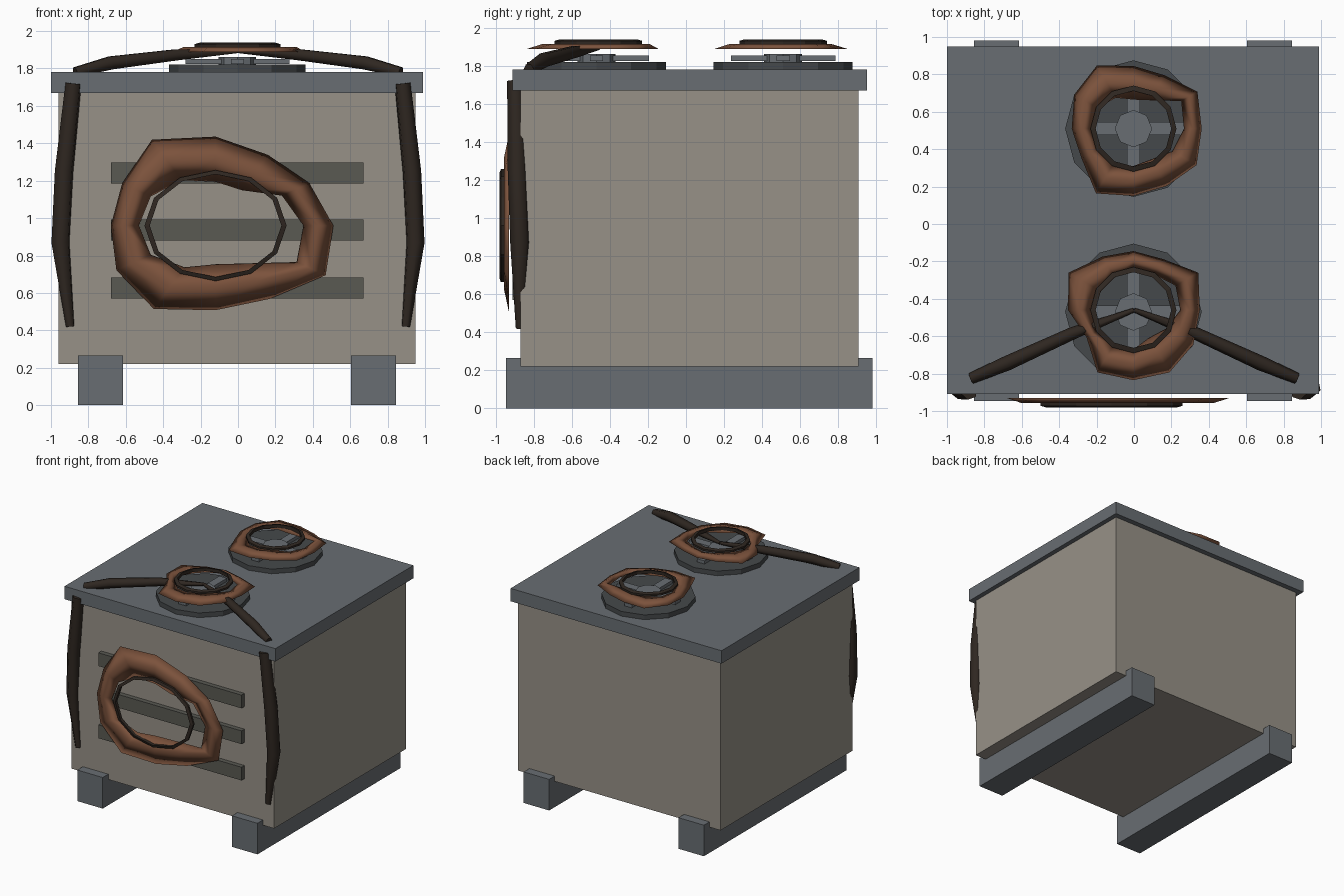
import bpy, bmesh, math
from mathutils import Vector

if "Cube" in bpy.data.objects:
    bpy.data.objects.remove(bpy.data.objects["Cube"])


def material(name, rgb):
    m = bpy.data.materials.new(name)
    m.diffuse_color = (*rgb, 1)
    m.use_nodes = True
    m.node_tree.nodes["Principled BSDF"].inputs["Base Color"].default_value = m.diffuse_color
    return m


BODY = material("painted_panel", (0.31, 0.285, 0.245))
METAL = material("grey_metal", (0.14, 0.155, 0.17))
SLAT = material("dark_slat", (0.10, 0.10, 0.085))
FAN = material("fan_housing", (0.06, 0.066, 0.07))
RUST = material("rust", (0.20, 0.085, 0.045))
DARK = material("scorched_metal", (0.028, 0.02, 0.015))


def make_object(name, bm, mat):
    bmesh.ops.recalc_face_normals(bm, faces=bm.faces)
    me = bpy.data.meshes.new(name)
    bm.to_mesh(me)
    bm.free()
    me.materials.append(mat)
    ob = bpy.data.objects.new(name, me)
    bpy.context.collection.objects.link(ob)
    return ob


def box(name, x, y, z, mat):
    bm = bmesh.new()
    bmesh.ops.create_cube(bm, size=1)
    for v in bm.verts:
        v.co = [(r[0] + r[1]) / 2 + c * (r[1] - r[0]) for r, c in zip((x, y, z), v.co)]
    return make_object(name, bm, mat)


def cylinder(name, x, y, z0, z1, radius, sides, mat):
    bm = bmesh.new()
    bmesh.ops.create_cone(bm, cap_ends=True, segments=sides, radius1=radius,
                          radius2=radius, depth=z1 - z0)
    bmesh.ops.translate(bm, verts=bm.verts, vec=(x, y, (z0 + z1) / 2))
    return make_object(name, bm, mat)


def ring(name, origin, up, squash, loops, mat, smooth=False):
    """Closed ring lofted through loops of (12 radii, height), lying on +z or facing -y."""
    bm = bmesh.new()
    o, rows = Vector(origin), []
    for radii, h in loops:
        row = []
        for k, r in enumerate(radii):
            a = math.tau * k / len(radii)
            u, v = r * math.cos(a), squash * r * math.sin(a)
            row.append(bm.verts.new(o + Vector((u, v, h) if up else (u, -h, v))))
        rows.append(row)
    for a, b in zip(rows, rows[1:] + rows[:1]):
        for k in range(len(a)):
            j = (k + 1) % len(a)
            bm.faces.new((a[k], a[j], b[j], b[k]))
    for f in bm.faces:
        f.smooth = smooth
    return make_object(name, bm, mat)


def torn_patch(name, origin, up, squash, outer, inner, radius):
    # irregular rusty collar with a raised middle, then the scorched rim on it
    mid = [0.5 * (a + b) for a, b in zip(outer, inner)]
    ring(name + "_rust", origin, up, squash,
         [(outer, 0), (mid, 0.026), (inner, 0.012), (mid, 0.004)], RUST, True)
    wide, thin = [radius] * 12, [radius - 0.028] * 12
    ring(name + "_rim", origin, up, squash,
         [(wide, 0.026), (wide, 0.042), (thin, 0.05), (thin, 0.022)], DARK)


def strand(name, points):
    # tapering faceted tube through (x, y, z, radius)
    cu = bpy.data.curves.new(name, 'CURVE')
    cu.dimensions = '3D'
    cu.bevel_depth = 1
    cu.bevel_resolution = 1
    cu.use_fill_caps = True
    sp = cu.splines.new('POLY')
    sp.points.add(len(points) - 1)
    for p, (x, y, z, r) in zip(sp.points, points):
        p.co = (x, y, z, 1)
        p.radius = r
    cu.materials.append(DARK)
    ob = bpy.data.objects.new(name, cu)
    bpy.context.collection.objects.link(ob)


# cabinet, lid and skids
box("cabinet", (-0.96, 0.95), (-0.87, 0.905), (0.22, 1.68), BODY)
box("lid", (-1.0, 0.99), (-0.91, 0.95), (1.67, 1.78), METAL)
for side, x in (("left", -0.735), ("right", 0.725)):
    box(side + "_skid", (x - 0.12, x + 0.12), (-0.945, 0.98), (0, 0.265), METAL)

# front vent slats
for i, z in enumerate((0.57, 0.88, 1.185)):
    box(f"vent_slat_{i}", (-0.68, 0.67), (-0.91, -0.86), (z, z + 0.113), SLAT)

# two roof fans: housing, crossed blades and hub
for label, y in (("front", -0.47), ("rear", 0.51)):
    cylinder(label + "_fan_housing", -0.003, y, 1.775, 1.82, 0.365, 12, FAN)
    box(label + "_fan_blade_x", (-0.28, 0.275), (y - 0.035, y + 0.035), (1.825, 1.852), METAL)
    box(label + "_fan_blade_y", (-0.038, 0.032), (y - 0.275, y + 0.275), (1.825, 1.852), METAL)
    cylinder(label + "_fan_hub", -0.003, y, 1.815, 1.862, 0.1, 8, METAL)

# torn rusty patches
torn_patch("rear_top_patch", (-0.003, 0.51, 1.888), True, 1.0,
           [.365, .395, .33, .335, .39, .365, .33, .32, .40, .36, .355, .39],
           [.27, .295, .175, .155, .19, .22, .22, .21, .22, .20, .19, .24], 0.23)
torn_patch("front_top_patch", (-0.003, -0.46, 1.888), True, 1.0,
           [.355, .40, .315, .315, .33, .40, .35, .29, .385, .375, .385, .37],
           [.25, .26, .22, .22, .20, .20, .23, .23, .22, .21, .17, .20], 0.23)
torn_patch("front_panel_patch", (-0.12, -0.93, 0.96), False, 0.78,
           [.63, .58, .56, .61, .68, .577, .56, .612, .66, .58, .58, .68],
           [.47, .41, .28, .30, .36, .40, .41, .40, .33, .265, .30, .50], 0.38)

# scorched strands down the front corners and across the lid
for side, s in (("left", -1), ("right", 1)):
    strand(side + "_corner_strand",
           [(s * 0.88, -0.895, 1.72, 0.045), (s * 0.93, -0.885, 1.25, 0.052),
            (s * 0.948, -0.872, 0.87, 0.052), (s * 0.897, -0.87, 0.42, 0.024)])
    strand(side + "_lid_strand",
           [(s * 0.87, -0.825, 1.78, 0.03), (s * 0.68, -0.745, 1.83, 0.04),
            (s * 0.33, -0.585, 1.873, 0.034), (0, -0.46, 1.893, 0.012)])
